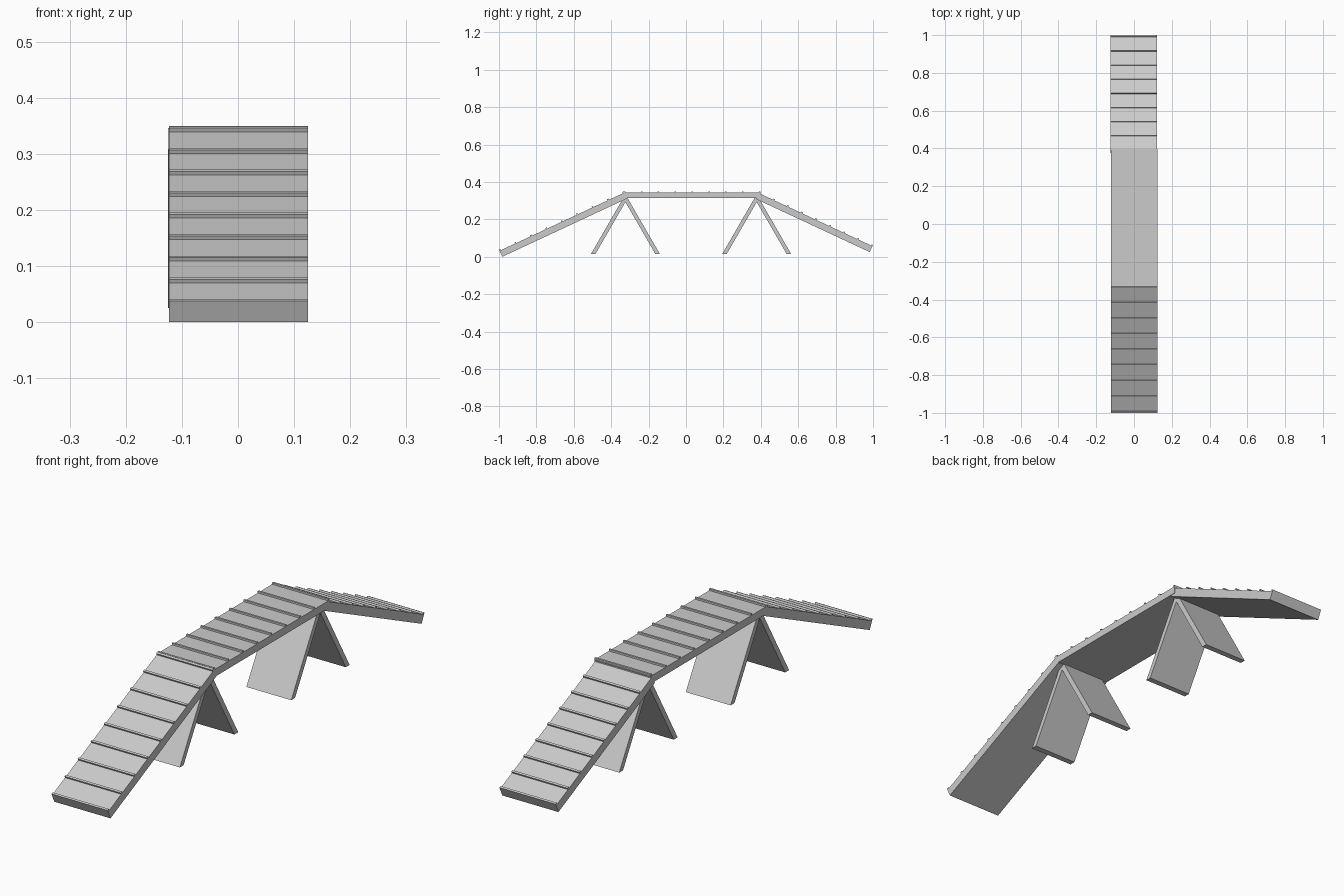
import bpy, bmesh, math
from mathutils import Vector

if "Cube" in bpy.data.objects:
    bpy.data.objects.remove(bpy.data.objects["Cube"])


def extrude_profile(name, pts, x0, x1):
    """Solid from a y/z outline, extruded along x."""
    bm = bmesh.new()
    face = bm.faces.new([bm.verts.new((x0, y, z)) for y, z in pts])
    ext = bmesh.ops.extrude_face_region(bm, geom=[face])
    verts = [g for g in ext["geom"] if isinstance(g, bmesh.types.BMVert)]
    bmesh.ops.translate(bm, verts=verts, vec=(x1 - x0, 0, 0))
    bmesh.ops.recalc_face_normals(bm, faces=bm.faces)
    mesh = bpy.data.meshes.new(name)
    bm.to_mesh(mesh)
    bm.free()
    obj = bpy.data.objects.new(name, mesh)
    bpy.context.collection.objects.link(obj)
    return obj


def plank(name, start, angle, side, length, thick, xc):
    """Board rising from its lower outer corner, with nine evenly spaced grip strips."""
    along = Vector((side * math.cos(angle), math.sin(angle)))
    up = Vector((-side * math.sin(angle), math.cos(angle)))
    origin = Vector(start)

    def box(part, a0, a1, h0, h1):
        pts = [origin + along * a + up * h
               for a, h in ((a0, h0), (a1, h0), (a1, h1), (a0, h1))]
        extrude_profile(part, pts, xc - HALF, xc + HALF)

    box(name, 0, length, 0, thick)
    step = (length - STRIP) / 8
    for i in range(9):
        a = i * step
        box(f"{name}_grip_{i + 1}", a, a + STRIP, thick, thick + 0.007)


HALF = 0.124     # half width of the walkway
STRIP = 0.008    # grip strip width
SLOPE = math.radians(25)

# Walkway: two ramps and the level deck
plank("front_ramp", (-0.982, 0.0), SLOPE, 1, 0.736, 0.035, 0.001)
plank("deck", (-0.332, 0.313), 0, 1, 0.73, 0.03, 0.001)
plank("back_ramp", (0.982, 0.025), SLOPE, -1, 0.67, 0.035, -0.001)

# Splayed leg boards, one inverted V under each end of the deck
for label, yc in (("front", -0.324), ("back", 0.378)):
    for part, s in (("outer", -1), ("inner", 1)):
        pts = [(yc + s * 0.160, 0.015), (yc + s * 0.184, 0.015),
               (yc + s * 0.012, 0.313), (yc - s * 0.012, 0.313)]
        extrude_profile(f"{label}_leg_{part}", pts, -0.099, 0.099)
